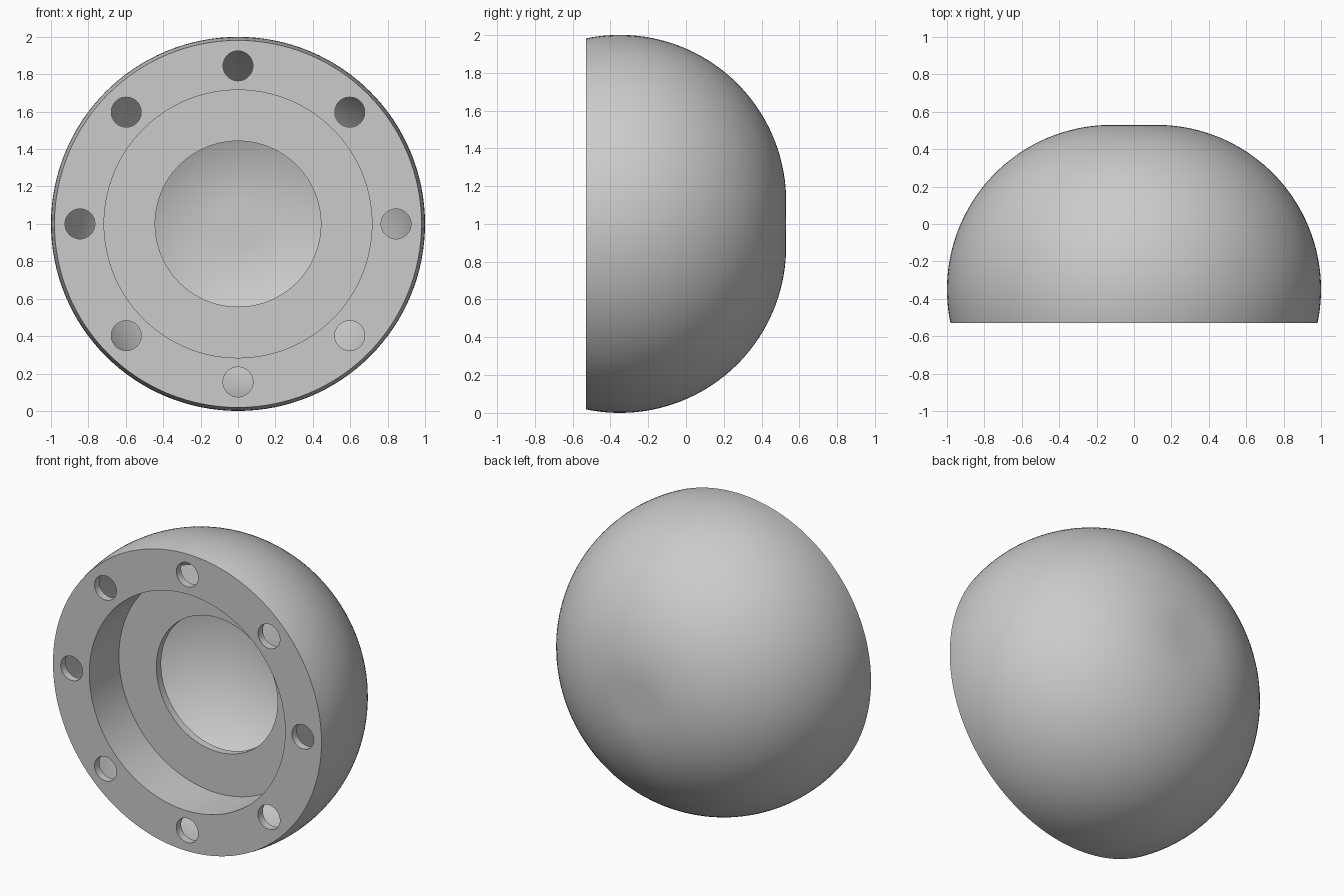
import bpy, bmesh, math
from mathutils import Matrix, Vector

if "Cube" in bpy.data.objects:
    bpy.data.objects.remove(bpy.data.objects["Cube"], do_unlink=True)

FRONT, BACK = -0.53, 0.53
FLAT, ARC, ARC_Y = 0.12, 0.88, -0.35     # flat radius at the pole, dome arc radius and centre
SKIN, PLATE, WALL = 0.045, 0.05, 0.035   # thicknesses
FLOOR, RECESS, BORE = -0.22, 0.716, 0.443
BOLT_RING, BOLT = 0.845, 0.08
AXIS = Vector((0, 0, 1))


def make_object(name, bm):
    mesh = bpy.data.meshes.new(name)
    bm.to_mesh(mesh)
    bm.free()
    obj = bpy.data.objects.new(name, mesh)
    bpy.context.collection.objects.link(obj)
    return obj


def dome_arc(radius, start_y, steps=40):
    """Points (radius, y) from start_y round to the pole."""
    first = math.asin((start_y - ARC_Y) / radius)
    points = []
    for i in range(steps + 1):
        a = first + (math.pi / 2 - first) * i / steps
        points.append((FLAT + radius * math.cos(a), ARC_Y + radius * math.sin(a)))
    return points + [(0, ARC_Y + radius)]


# Closed section: outer skin, inner skin, then the flange and stepped recess
section = dome_arc(ARC, FRONT)
section += reversed(dome_arc(ARC - SKIN, FRONT + PLATE))
section += [
    (RECESS + WALL, FRONT + PLATE), (RECESS + WALL, FLOOR + PLATE),
    (BORE, FLOOR + PLATE), (BORE, FLOOR), (RECESS, FLOOR), (RECESS, FRONT),
]

# Hollow dome, turned about the y axis
bm = bmesh.new()
verts = [bm.verts.new((r, y, 1)) for r, y in section]
edges = [bm.edges.new((v, verts[(i + 1) % len(verts)])) for i, v in enumerate(verts)]
bmesh.ops.spin(bm, geom=verts + edges, cent=AXIS, axis=(0, 1, 0),
               angle=math.tau, steps=128)
bmesh.ops.remove_doubles(bm, verts=bm.verts, dist=0.0001)
loose = [e for e in bm.edges if not e.link_faces]
bmesh.ops.delete(bm, geom=loose, context='EDGES')
bmesh.ops.recalc_face_normals(bm, faces=bm.faces)
dome = make_object("flanged_dome", bm)

# Ring of bolt holes through the flange
bm = bmesh.new()
for i in range(8):
    a = math.tau * i / 8
    place = Matrix.Translation((BOLT_RING * math.cos(a), FRONT, 1 + BOLT_RING * math.sin(a)))
    bmesh.ops.create_cone(bm, cap_ends=True, segments=48, radius1=BOLT, radius2=BOLT,
                          depth=0.16, matrix=place @ Matrix.Rotation(math.pi / 2, 4, 'X'))
cutter = make_object("bolt_hole_cutter", bm)
cutter.hide_render = True

cut = dome.modifiers.new("bolt_holes", 'BOOLEAN')
cut.operation = 'DIFFERENCE'
cut.solver = 'EXACT'
cut.object = cutter
for obj in bpy.context.selected_objects:
    obj.select_set(False)
bpy.context.view_layer.objects.active = dome
dome.select_set(True)
bpy.ops.object.modifier_apply(modifier=cut.name)
bpy.data.objects.remove(cutter, do_unlink=True)

# Plain grey, smooth with crisp rims
grey = bpy.data.materials.new("plain_grey")
grey.use_nodes = True
colour = (0.6, 0.6, 0.6, 1)
grey.diffuse_color = colour
grey.node_tree.nodes["Principled BSDF"].inputs["Base Color"].default_value = colour
dome.data.materials.clear()
dome.data.materials.append(grey)
bpy.ops.object.shade_smooth_by_angle(angle=math.radians(30))
